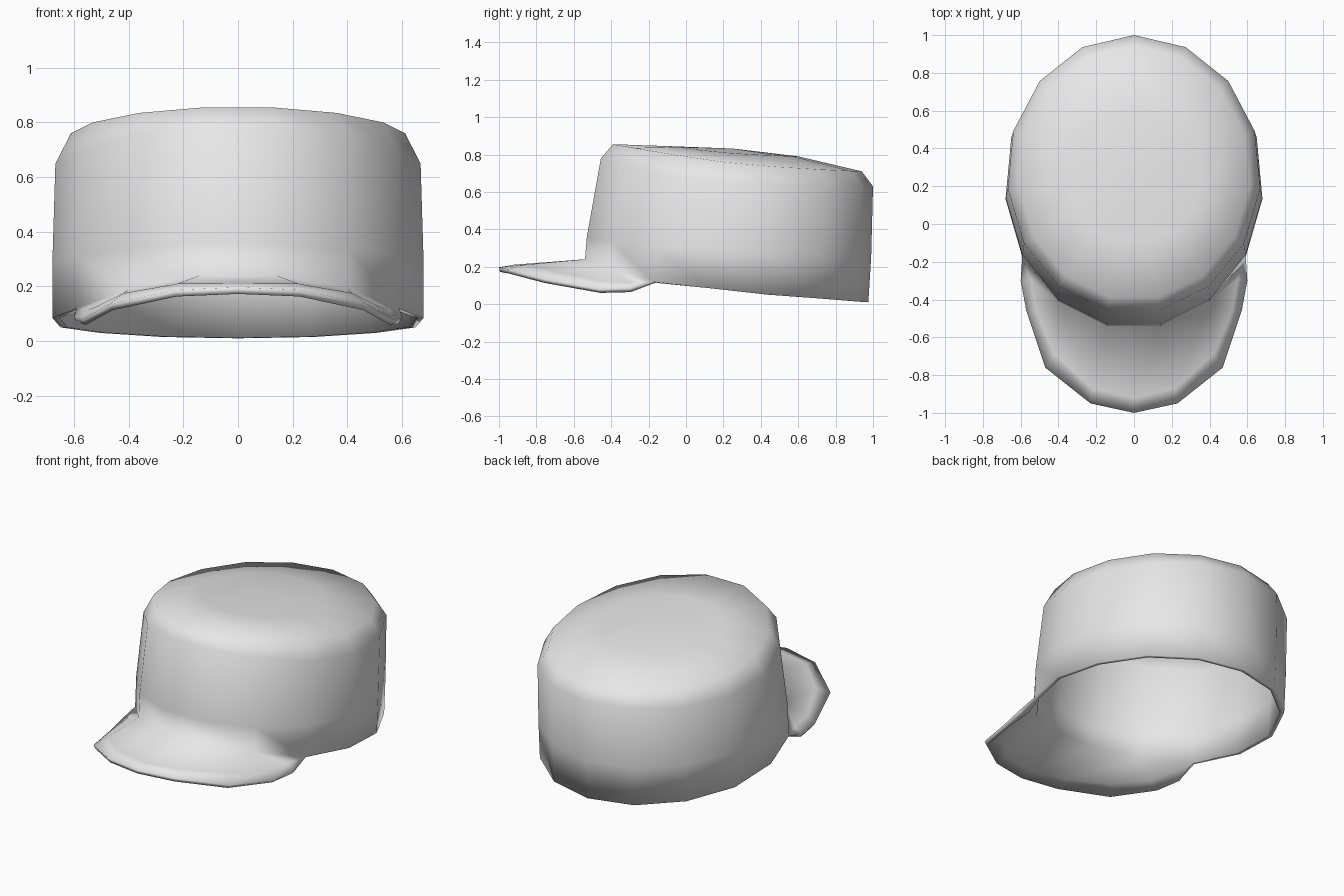
import bpy, bmesh
from math import sin, cos, radians

if "Cube" in bpy.data.objects:
    bpy.data.objects.remove(bpy.data.objects["Cube"])

SIDES = 15
HALF = SIDES // 2

cloth = bpy.data.materials.new("light grey cloth")
cloth.use_nodes = True
cloth.diffuse_color = (0.8, 0.8, 0.8, 1)
cloth.node_tree.nodes["Principled BSDF"].inputs["Base Color"].default_value = cloth.diffuse_color

bm = bmesh.new()


def ring(width, front, back, heights):
    """Oval loop starting at the back; heights run from back to front."""
    mid, depth = (front + back * 0.978) / 1.978, (back - front) / 1.978
    loop = []
    for k in range(SIDES):
        a = radians(360 * k / SIDES)
        loop.append(bm.verts.new((width * sin(a), mid + depth * cos(a),
                                  heights[min(k, SIDES - k)])))
    return loop


def bridge(lower, upper):
    for i in range(SIDES):
        j = (i + 1) % SIDES
        bm.faces.new((lower[i], lower[j], upper[j], upper[i]))


# Crown wall, rounded shoulder and gently domed top
crown = [
    ring(0.683, -0.54, 0.975, [0.01, 0.015, 0.03, 0.05, 0.085, 0.12, 0.19, 0.24]),
    ring(0.683, -0.53, 0.99, [0.25, 0.25, 0.26, 0.27, 0.29, 0.31, 0.34, 0.36]),
    ring(0.672, -0.455, 1.0, [0.63, 0.63, 0.63, 0.635, 0.65, 0.69, 0.75, 0.78]),
    ring(0.615, -0.39, 0.94, [0.71, 0.712, 0.72, 0.735, 0.76, 0.80, 0.835, 0.855]),
    ring(0.36, -0.10, 0.60, [0.79, 0.79, 0.795, 0.80, 0.81, 0.825, 0.84, 0.845]),
]
for lower, upper in zip(crown, crown[1:]):
    bridge(lower, upper)
centre = bm.verts.new((0, 0.25, 0.832))
for i in range(SIDES):
    bm.faces.new((crown[-1][i], crown[-1][(i + 1) % SIDES], centre))

# Curved brim growing out of the front of the crown base
fold = [(0.55, -0.29, 0.115), (0.52, -0.46, 0.125), (0.42, -0.69, 0.175), (0.22, -0.87, 0.21)]
edge = [(0.60, -0.30, 0.085), (0.57, -0.46, 0.08), (0.47, -0.76, 0.135), (0.23, -0.95, 0.187)]
fold_tip = bm.verts.new((0, -0.92, 0.211))
edge_tip = bm.verts.new((0, -1.0, 0.197))
base = crown[0]
for side in (1, -1):
    def base_vert(k):
        return base[k if side > 0 else SIDES - k]

    a, b, c = (base_vert(HALF - n) for n in (2, 1, 0))
    m = [bm.verts.new((side * x, y, z)) for x, y, z in fold] + [fold_tip]
    o = [bm.verts.new((side * x, y, z)) for x, y, z in edge] + [edge_tip]
    faces = [(a, o[0], m[0]), (a, m[0], m[1], b), (b, m[1], m[2]),
             (b, m[2], m[3], c), (c, m[3], m[4])]
    faces += [(m[i], o[i], o[i + 1], m[i + 1]) for i in range(4)]
    for f in faces:
        bm.faces.new(f)
bm.faces.new((base[HALF], fold_tip, base[HALF + 1]))

bmesh.ops.recalc_face_normals(bm, faces=bm.faces[:])
bm.normal_update()
if centre.normal.z < 0:
    bmesh.ops.reverse_faces(bm, faces=bm.faces[:])
for f in bm.faces:
    f.smooth = True

mesh = bpy.data.meshes.new("cap")
bm.to_mesh(mesh)
bm.free()
mesh.materials.append(cloth)
cap = bpy.data.objects.new("cap", mesh)
bpy.context.collection.objects.link(cap)

# Cloth thickness, added on the inside
shell = cap.modifiers.new("thickness", "SOLIDIFY")
shell.thickness = 0.025
shell.offset = -1
